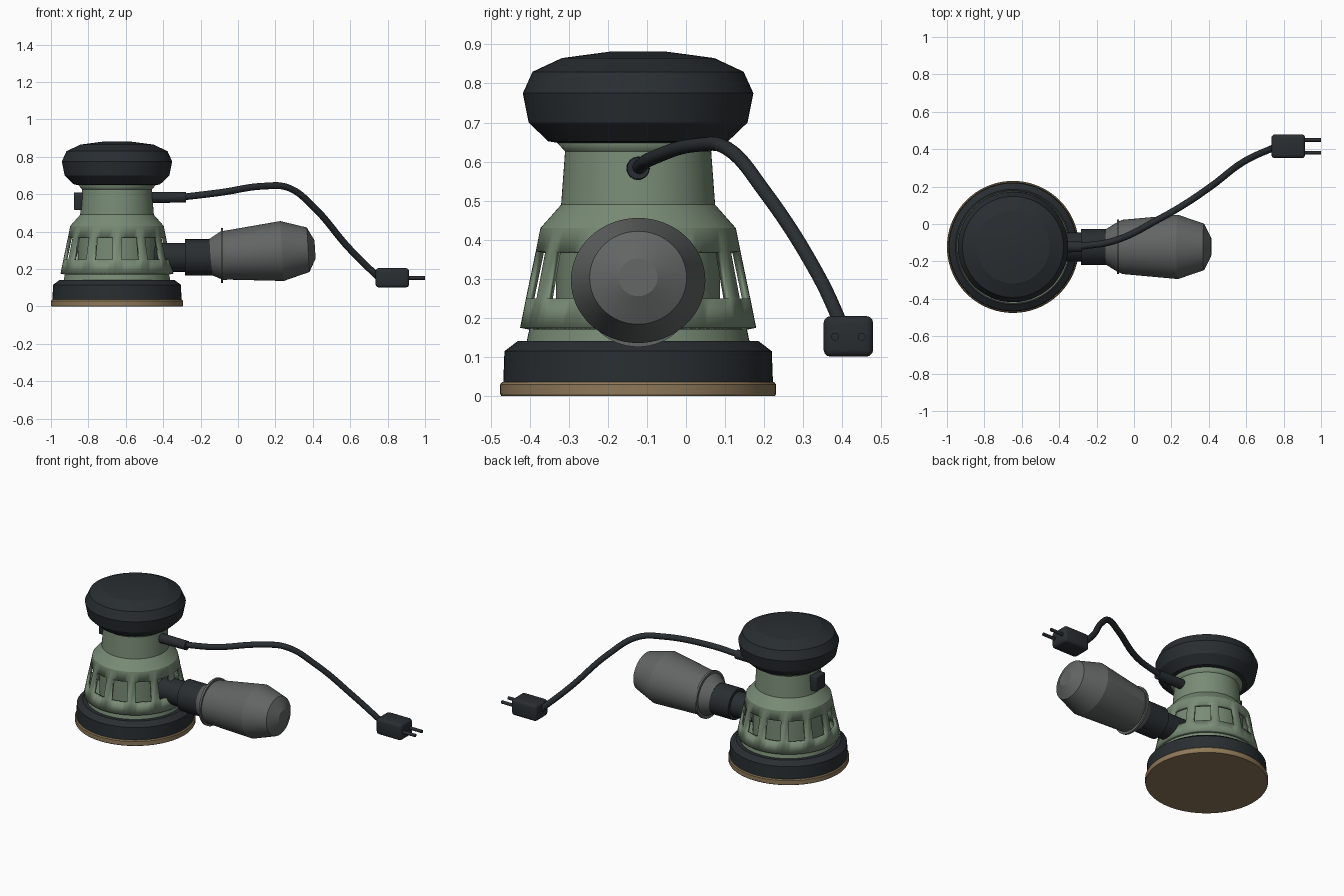
import bpy, bmesh
from math import sin, cos, pi, radians
from mathutils import Vector

if "Cube" in bpy.data.objects:
    bpy.data.objects.remove(bpy.data.objects["Cube"])

CX, CY = -0.647, -0.1225          # sander axis
HZ = 0.262                        # dust port height


def material(name, rgb):
    m = bpy.data.materials.new(name)
    m.diffuse_color = (*rgb, 1)
    m.use_nodes = True
    m.node_tree.nodes["Principled BSDF"].inputs["Base Color"].default_value = m.diffuse_color
    return m


GREEN = material("green_housing", (0.19, 0.26, 0.18))
BLACK = material("black_rubber", (0.022, 0.027, 0.031))
BROWN = material("brown_abrasive", (0.27, 0.19, 0.10))
GREY = material("grey_fabric", (0.12, 0.13, 0.125))


def smooth(ob, angle):
    bpy.ops.object.select_all(action='DESELECT')
    ob.select_set(True)
    bpy.context.view_layer.objects.active = ob
    bpy.ops.object.shade_smooth_by_angle(angle=radians(angle))


def finish(name, bm, mat, angle=15):
    me = bpy.data.meshes.new(name)
    bm.to_mesh(me)
    bm.free()
    ob = bpy.data.objects.new(name, me)
    bpy.context.collection.objects.link(ob)
    me.materials.append(mat)
    smooth(ob, angle)
    return ob


def loft(name, rings, mat, place, seg=72, caps=True, keep=None, angle=15):
    """Join rings of points; place(ring, cos, sin) gives each point."""
    bm = bmesh.new()
    rows = [[bm.verts.new(place(r, cos(2 * pi * i / seg), sin(2 * pi * i / seg)))
             for i in range(seg)] for r in rings]
    for k in range(len(rows) - 1):
        for i in range(seg):
            if keep is None or keep(k, i):
                j = (i + 1) % seg
                bm.faces.new((rows[k][i], rows[k][j], rows[k + 1][j], rows[k + 1][i]))
    if caps:
        bm.faces.new(rows[0])
        bm.faces.new(rows[-1])
        bmesh.ops.recalc_face_normals(bm, faces=bm.faces)
    return finish(name, bm, mat, angle)


def upright(r, c, s):             # ring = (radius, z)
    return (CX + r[0] * c, CY + r[0] * s, r[1])


def along_x(y, z):                # ring = (x, radius)
    return lambda r, c, s: (r[0], y + r[1] * c, z + r[1] * s)


def box(name, lo, hi, mat, bevel):
    bm = bmesh.new()
    bmesh.ops.create_cube(bm, size=1)
    lo, hi = Vector(lo), Vector(hi)
    for v in bm.verts:
        v.co = (lo + hi) / 2 + v.co * (hi - lo)
    bmesh.ops.bevel(bm, geom=bm.edges[:], offset=bevel, segments=3,
                    profile=0.5, affect='EDGES')
    return finish(name, bm, mat, 35)


# sanding disc and backing pad
loft("sanding_disc", [(0.350, 0), (0.353, 0.006), (0.353, 0.03), (0.348, 0.036)], BROWN, upright)
loft("backing_pad", [(0.345, 0.036), (0.342, 0.115), (0.308, 0.141)], BLACK, upright)

# inner motor core, seen through the vents
loft("motor_core", [(0.285, 0.14), (0.277, 0.178), (0.21, 0.19), (0.21, 0.45)], GREEN, upright)

# vented outer housing: window faces are left out of band 1
housing = loft("vented_housing",
               [(0.302, 0.175), (0.287, 0.25), (0.262, 0.37), (0.25, 0.43),
                (0.197, 0.49), (0.187, 0.626), (0.21, 0.652)],
               GREEN, upright, caps=False,
               keep=lambda k, i: k != 1 or i % 6 in (0, 5))
wall = housing.modifiers.new("wall", 'SOLIDIFY')
wall.thickness = 0.02
wall.offset = -1

# palm grip
loft("palm_grip", [(0.205, 0.648), (0.23, 0.652), (0.28, 0.70), (0.295, 0.775),
                   (0.27, 0.83), (0.195, 0.865), (0.068, 0.882)], BLACK, upright)

# power switch
box("switch", (-0.877, CY - 0.045, 0.515), (-0.82, CY + 0.045, 0.61), BLACK, 0.006)

# dust port and sleeve
loft("dust_port", [(-0.45, 0.077), (-0.27, 0.077)], BLACK, along_x(CY, HZ), 48)
loft("port_sleeve", [(-0.283, 0.097), (-0.13, 0.097)], BLACK, along_x(CY, HZ), 48)

# dust bag: ring = (x, y radius, z radius, centre z)
loft("dust_bag", [(-0.147, 0.097, 0.097, 0.264), (-0.085, 0.135, 0.13, 0.271),
                  (-0.06, 0.145, 0.131, 0.274), (0.235, 0.172, 0.160, 0.296),
                  (0.375, 0.124, 0.119, 0.303), (0.412, 0.050, 0.048, 0.304)],
     GREY, lambda r, c, s: (r[0] - (r[3] - 0.26) * 0.0 - 0.06 * r[2] * s,
                            CY + r[1] * c, r[3] + r[2] * s), 64)
loft("bag_ring", [(-0.092, 0.12), (-0.092, 0.146), (-0.079, 0.146), (-0.079, 0.12)],
     GREY, along_x(CY, 0.272), 64)

# strain relief and power cord
loft("strain_relief", [(-0.47, 0.03), (-0.278, 0.028)], BLACK, along_x(CY, 0.583), 32)
path = [(-0.30, -0.122, 0.584), (-0.10, -0.088, 0.608), (0.14, 0.03, 0.643),
        (0.27, 0.105, 0.634), (0.41, 0.20, 0.525), (0.59, 0.335, 0.315), (0.75, 0.41, 0.155)]
cu = bpy.data.curves.new("power_cord", 'CURVE')
cu.dimensions = '3D'
cu.bevel_depth = 0.018
cu.bevel_resolution = 4
cu.use_fill_caps = True
cu.resolution_u = 10
sp = cu.splines.new('BEZIER')
sp.bezier_points.add(len(path) - 1)
for bp, co in zip(sp.bezier_points, path):
    bp.co = co
    bp.handle_left_type = bp.handle_right_type = 'AUTO'
cord = bpy.data.objects.new("power_cord", cu)
bpy.context.collection.objects.link(cord)
cu.materials.append(BLACK)
bpy.ops.object.select_all(action='DESELECT')
cord.select_set(True)
bpy.context.view_layer.objects.active = cord
bpy.ops.object.convert(target='MESH')
smooth(bpy.context.object, 35)

# plug with two prongs
box("plug", (0.735, 0.352, 0.101), (0.915, 0.479, 0.205), BLACK, 0.018)
for side in (-1, 1):
    loft("plug_prong", [(0.90, 0.010), (1.0, 0.010)], BLACK,
         along_x(0.4155 + side * 0.034, 0.152), 16, angle=35)
